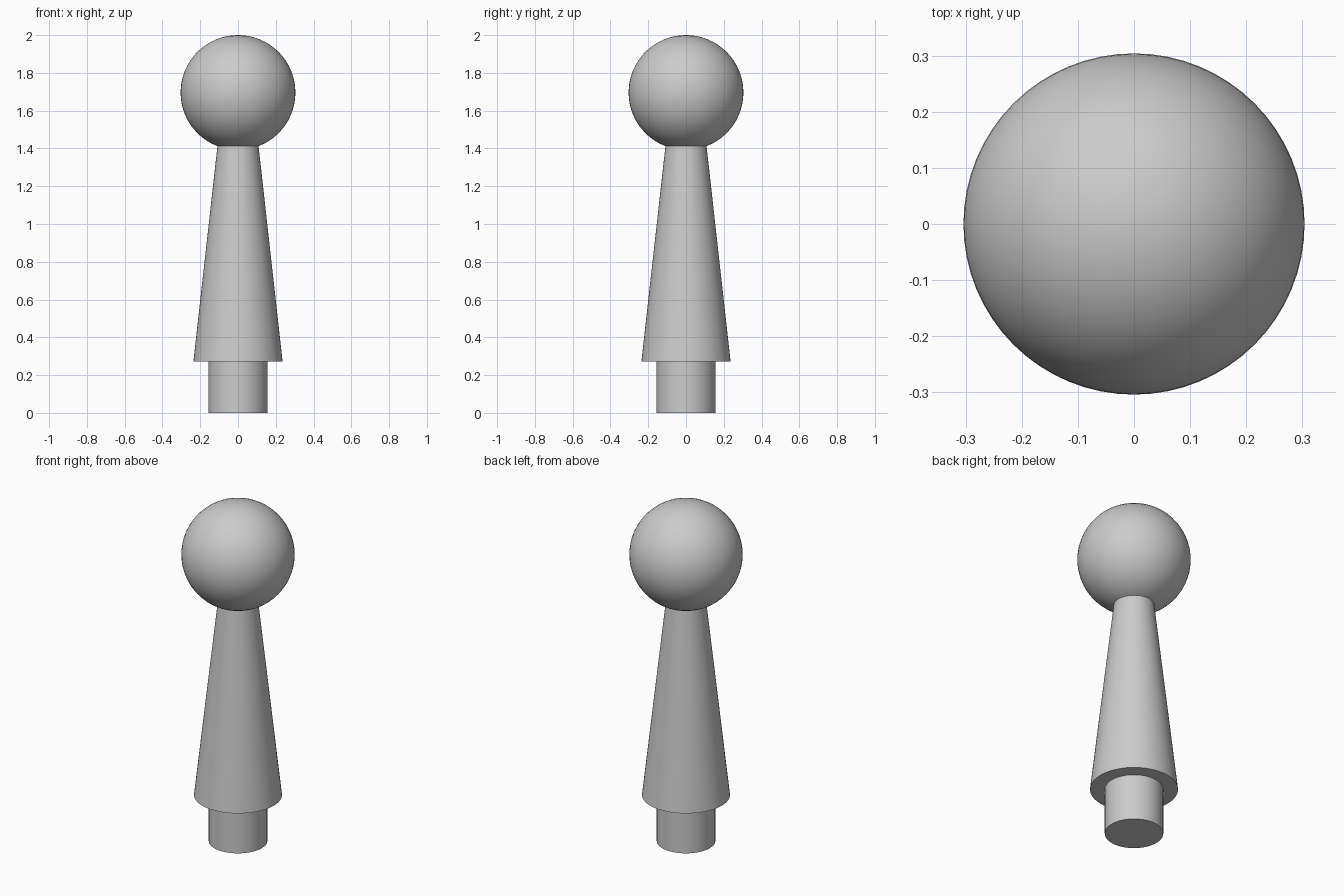
import bpy
import math

cube = bpy.data.objects.get("Cube")
if cube:
    bpy.data.objects.remove(cube, do_unlink=True)

# Single plain grey
grey = bpy.data.materials.new("plain grey")
grey.use_nodes = True
colour = (0.6, 0.6, 0.6, 1)
grey.diffuse_color = colour
grey.node_tree.nodes["Principled BSDF"].inputs["Base Color"].default_value = colour


def finish(name):
    obj = bpy.context.object
    obj.name = name
    obj.data.materials.append(grey)
    bpy.ops.object.shade_smooth_by_angle(angle=math.radians(30))
    return obj


def tapered_rod(name, bottom, top, radius_bottom, radius_top):
    bpy.ops.mesh.primitive_cone_add(
        vertices=64, radius1=radius_bottom, radius2=radius_top,
        depth=top - bottom, location=(0, 0, (bottom + top) / 2))
    return finish(name)


# Round peg at the foot
tapered_rod("base_peg", 0, 0.275, 0.157, 0.157)

# Tapering handle, its narrow end meeting the ball
tapered_rod("tapered_handle", 0.273, 1.42, 0.236, 0.108)

# Ball on top
bpy.ops.mesh.primitive_uv_sphere_add(
    segments=64, ring_count=32, radius=0.304, location=(0, 0, 1.696))
finish("ball_knob")
